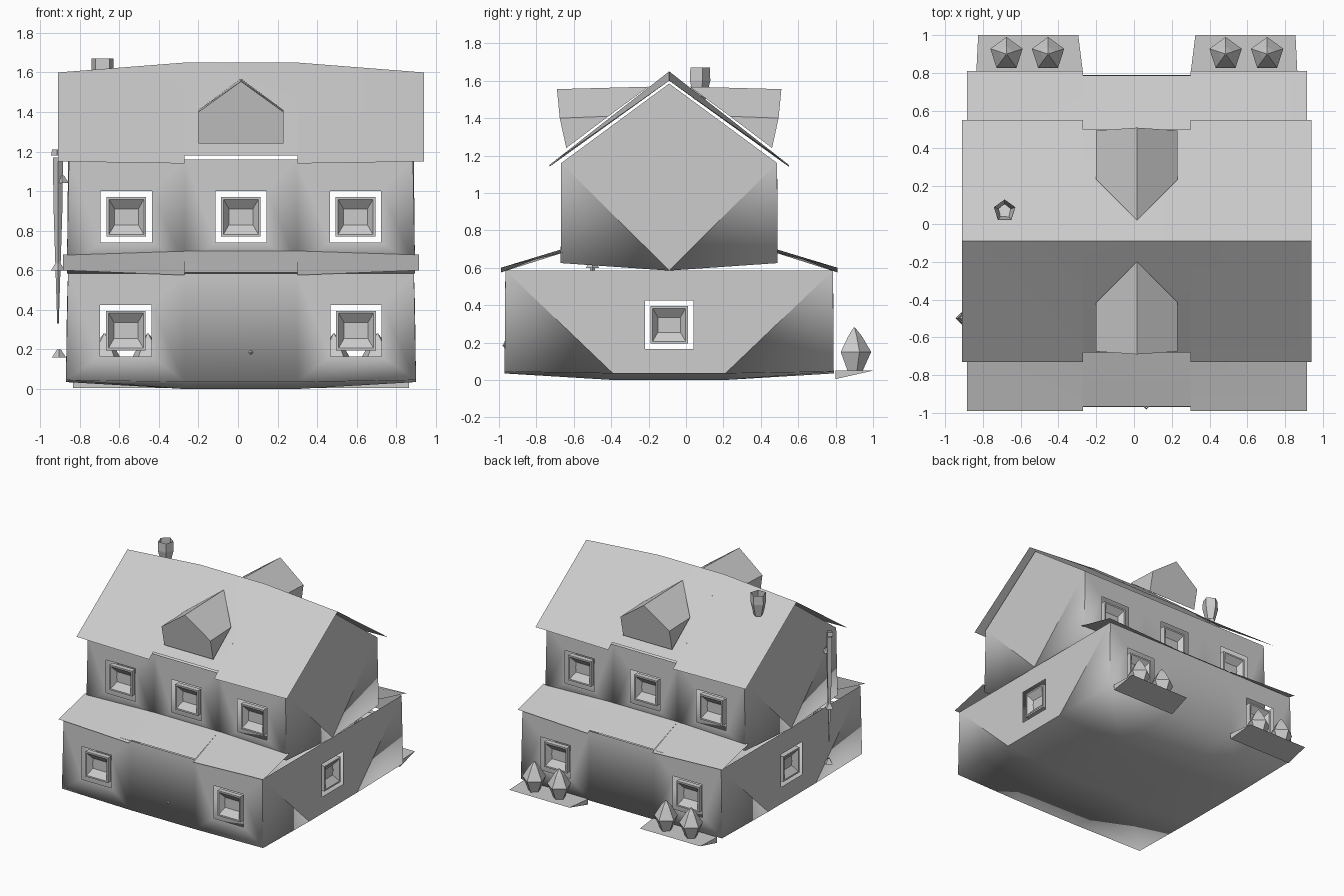
import bpy, bmesh
from mathutils import Matrix, Vector

cube = bpy.data.objects.get("Cube")
if cube:
    bpy.data.objects.remove(cube)

grey = bpy.data.materials.new("plain_grey")
grey.use_nodes = True
COLOUR = (0.6, 0.6, 0.6, 1)
grey.diffuse_color = COLOUR
grey.node_tree.nodes["Principled BSDF"].inputs["Base Color"].default_value = COLOUR

CENTRE = Vector((0.015, -0.09, 0))   # the house is mirrored about this point
BAY = 0.285                          # half width of the middle bay


def finish(bm, name, smooth=False, upward=False):
    """Turn a bmesh into an object standing around the house centre."""
    bmesh.ops.recalc_face_normals(bm, faces=bm.faces)
    for f in bm.faces:
        f.smooth = smooth
    if upward:
        bm.normal_update()
        for f in bm.faces:
            if f.normal.z < 0:
                f.normal_flip()
    mesh = bpy.data.meshes.new(name)
    bm.to_mesh(mesh)
    bm.free()
    mesh.materials.append(grey)
    obj = bpy.data.objects.new(name, mesh)
    obj.location = CENTRE
    bpy.context.collection.objects.link(obj)


def from_faces(name, verts, faces, smooth=False, upward=False):
    bm = bmesh.new()
    vs = [bm.verts.new(v) for v in verts]
    for f in faces:
        bm.faces.new([vs[i] for i in f])
    finish(bm, name, smooth, upward)


def lathe(name, rings, sides, x, y):
    """Faceted solid from (radius, height) rings."""
    bm = bmesh.new()
    for (r1, z1), (r2, z2) in zip(rings, rings[1:]):
        bmesh.ops.create_cone(bm, segments=sides, radius1=r1, radius2=r2, depth=z2 - z1,
                              matrix=Matrix.Translation((x, y, (z1 + z2) / 2)))
    bmesh.ops.remove_doubles(bm, verts=bm.verts, dist=0.001)
    finish(bm, name)


def window(name, centre, along, out):
    """Square pane block with a slanted recess and a middle bar."""
    def at(u, w, depth):
        return centre + along * u + Vector((0, 0, w)) - out * depth
    rings = [(0.1, 0.1, 0.04), (0.1, 0.1, 0), (0.088, 0.088, 0), (0.06, 0.04, 0.04)]
    verts = [at(a * u, b * w, d) for u, w, d in rings
             for a, b in ((-1, -1), (1, -1), (1, 1), (-1, 1))]
    faces = [(4 * r + k, 4 * r + (k + 1) % 4, 4 * r + 4 + (k + 1) % 4, 4 * r + 4 + k)
             for r in range(3) for k in range(4)]
    faces.append((12, 13, 14, 15))
    bar = len(verts)
    verts += [at(u, w, 0.035) for u, w in ((-.06, -.008), (.06, -.008), (.06, .008), (-.06, .008))]
    faces.append(tuple(range(bar, bar + 4)))
    from_faces(name, verts, faces)


def storey(name, xs, ys, floor_z, top_z, windows):
    """Open-topped shell: bowed floor, four walls in bays, square window holes."""
    bm = bmesh.new()
    nx, ny = len(xs) - 1, len(ys) - 1
    low = {(i, j): bm.verts.new((x, y, floor_z(i, j)))
           for i, x in enumerate(xs) for j, y in enumerate(ys)}
    for i in range(nx):
        for j in range(ny):
            bm.faces.new([low[i, j], low[i + 1, j], low[i + 1, j + 1], low[i, j + 1]])
    top = {k: bm.verts.new((v.co.x * 0.988, v.co.y * 0.995, top_z(v.co.y)))
           for k, v in low.items() if k[0] in (0, nx) or k[1] in (0, ny)}

    def sharp(a, b):
        bm.edges.get((a, b)).smooth = False

    def bay(a, b, label):
        p, q, r, s = low[a], low[b], top[b], top[a]
        side = a[0] == b[0]
        corners = {(0, 0), (nx, 0), (0, ny), (nx, ny)}
        if label in windows:
            along = (q.co - p.co) * Vector((1, 1, 0))
            along.normalize()
            mid = (p.co + q.co + r.co + s.co) / 4
            mid.z = windows[label]
            out = Vector((mid.x, 0, 0)) if side else Vector((0, mid.y, 0))
            out.normalize()
            hole = [bm.verts.new(mid + along * u + Vector((0, 0, w)))
                    for u, w in ((-.13, -.13), (.13, -.13), (.13, .13), (-.13, .13))]
            ring = [p, q, r, s]
            for k in range(4):
                m = (k + 1) % 4
                bm.faces.new([ring[k], ring[m], hole[m], hole[k]])
            window(name + "_window_" + label, mid, along, out)
        elif side:
            # split from the outer top corner to the inner bottom corner
            if a in corners:
                bm.faces.new([p, q, s])
                bm.faces.new([q, r, s])
                sharp(q, s)
            else:
                bm.faces.new([p, q, r])
                bm.faces.new([p, r, s])
                sharp(p, r)
        else:
            bm.faces.new([p, q, r, s])
        if side and a not in corners and b not in corners:
            sharp(p, q)

    for end, word in ((0, "front"), (ny, "back")):
        for i in range(nx):
            bay((i, end), (i + 1, end), f"{word}_{i}")
    for end, word in ((0, "right"), (nx, "left")):
        for j in range(ny):
            bay((end, j), (end, j + 1), f"{word}_{j}")
    for i in (0, nx):
        for j in (0, ny):
            sharp(low[i, j], top[i, j])
    finish(bm, name, smooth=True)


def roof(name, half_x, inner, eave, mid_eave):
    """Three-bay roof sheets on front and back; inner and eave are (y, end z, bay z)."""
    for s, word in ((-1, "front"), (1, "back")):
        xs = (-half_x, -BAY, BAY, half_x)
        verts = [(x, s * line[0], line[1 if abs(x) > BAY else 2])
                 for line in (inner, eave) for x in xs]
        verts += [(x, s * mid_eave[0], mid_eave[1]) for x in (-BAY, BAY)]
        from_faces(f"{name}_{word}", verts,
                   [(0, 1, 5, 4), (1, 2, 9, 8), (2, 3, 7, 6)], smooth=True, upward=True)


# Ground storey
def ground_floor_z(i, j):
    rim = (i in (0, 3)) + (j in (0, 3))
    return (0.0, 0.035, 0.045)[rim]


low_windows = {f"{w}_{i}": 0.295 for w in ("front", "back") for i in (0, 2)}
low_windows.update(left_1=0.295, right_1=0.295)
storey("ground_storey", (-.885, -BAY, BAY, .885), (-.88, -.3, .3, .88),
       ground_floor_z, lambda y: 0.585, low_windows)

# Upper storey with gable ends
up_windows = {f"{w}_{i}": 0.87 for w in ("front", "back") for i in range(3)}
storey("upper_storey", (-.88, -BAY, BAY, .88), (-.58, 0, .58),
       lambda i, j: 0.585 if j == 1 else 0.625,
       lambda y: 1.585 if y == 0 else 1.16, up_windows)

# Roofs
roof("main_roof", 0.925, (0, 1.6, 1.65), (0.64, 1.15, 1.14), (0.59, 1.18))
roof("lower_roof", 0.9, (0.57, 0.68, 0.70), (0.9, 0.6, 0.575), (0.875, 0.59))

# Dormers
for s, word in ((-1, "front"), (1, "back")):
    verts = [(0, s * .6, 1.555), (0, s * .11, 1.568)]
    for x in (-.215, .215):
        verts += [(x, s * .55, 1.24), (x, s * .585, 1.40), (x, s * .325, 1.41)]
    from_faces("dormer_" + word, verts,
               [(2, 5, 6, 0, 3), (0, 1, 4, 3), (0, 6, 7, 1), (2, 3, 4), (5, 7, 6)])

# Chimney
lathe("chimney", [(0.035, 1.5), (0.06, 1.6), (0.058, 1.67)], 5, -.70, .16)

# Drain pipe with brackets
lathe("drain_pipe", [(0.004, 0.33), (0.022, 0.9), (0.026, 1.17)], 4, -.925, -.41)
lathe("drain_pipe_top", [(0.03, 1.18), (0.025, 1.21)], 4, -.93, -.41)
for z, x in ((0.18, -.92), (0.62, -.925), (1.06, -.905)):
    lathe("pipe_bracket", [(0.035, z - .02), (0.01, z + .02)], 4, x, -.41)

# Door knob
lathe("door_knob", [(0.004, 0.175), (0.012, 0.185), (0.004, 0.195)], 4, 0.05, -.88)

# Planting beds and bushes behind the house
for s, word in ((-1, "right"), (1, "left")):
    verts = [(s * .285, .89, .05), (s * .85, .89, .05), (s * .84, 1.09, .05),
             (s * .31, 1.09, .05), (s * .285, .89, .005), (s * .85, .89, .005)]
    from_faces("planting_bed_" + word, verts,
               [(0, 1, 2, 3), (4, 5, 2, 3), (0, 1, 5, 4), (0, 3, 4), (1, 2, 5)])
    for x in (.47, .69):
        lathe("bush_" + word, [(0.045, .05), (0.09, .15), (0.04, .235), (0.004, .28)],
              5, s * x, .99)
